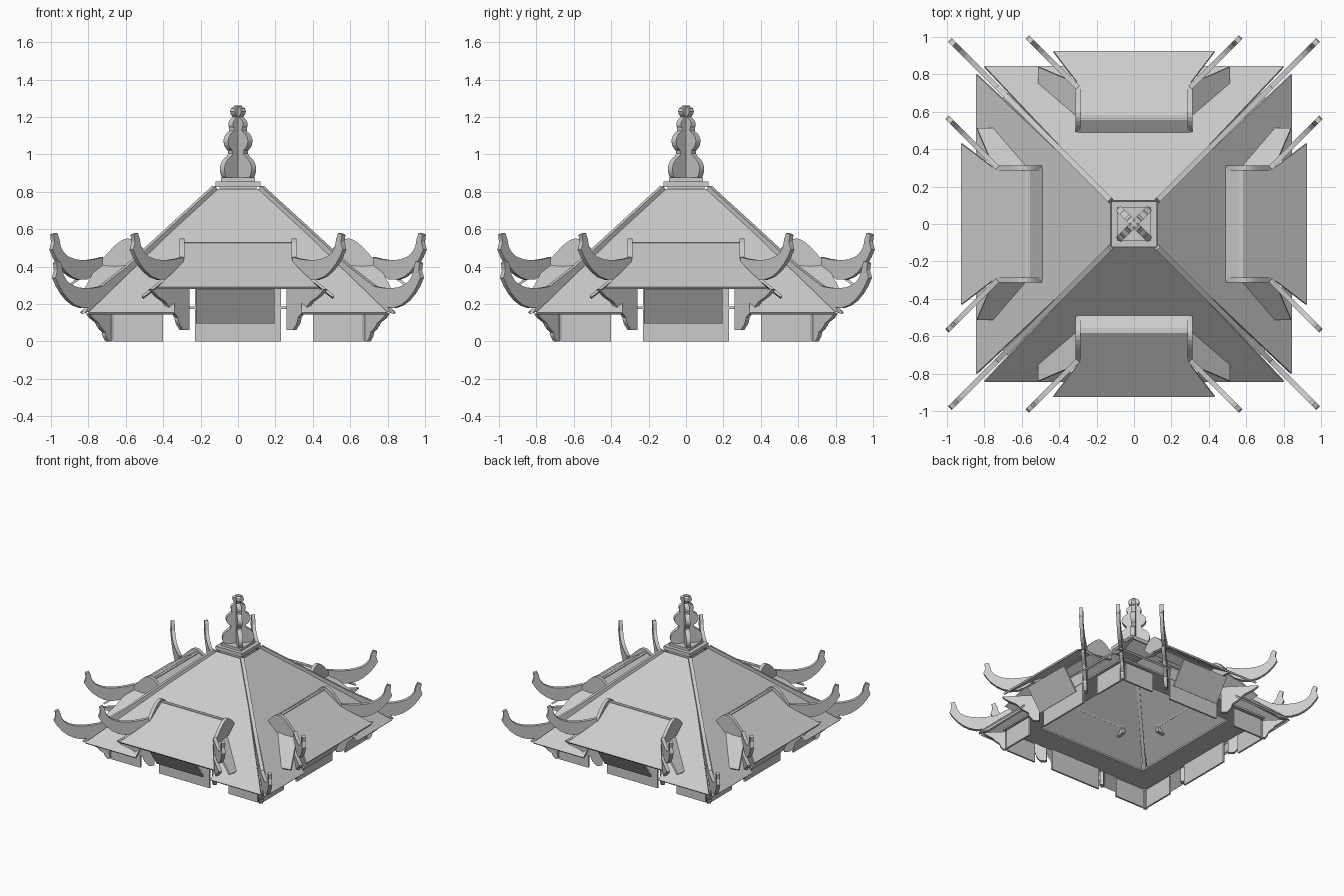
import bpy, bmesh
from mathutils import Vector, Matrix
from mathutils.geometry import interpolate_bezier
from math import pi, sin, sqrt

cube = bpy.data.objects.get("Cube")
if cube:
    bpy.data.objects.remove(cube, do_unlink=True)

grey = bpy.data.materials.new("light_grey")
grey.use_nodes = True
colour = (0.6, 0.6, 0.6, 1)
grey.diffuse_color = colour
grey.node_tree.nodes["Principled BSDF"].inputs["Base Color"].default_value = colour

# Shared dimensions
THIN, THICK = 0.014, 0.027
WALL_OUT, WALL_TOP = 0.69, 0.155
EAVE, EAVE_Z, PITCH = 0.84, 0.15, 0.917
GABLE_X, RIDGE_OUT, RIDGE_Z = 0.3, 0.57, 0.525
HIP_OUT, HIP_Z = 0.75, 0.41
DORMER_SHIFT = 0.43


def roof_z(out):
    return EAVE_Z + (EAVE - out) * PITCH


def finish(name, bm):
    bmesh.ops.recalc_face_normals(bm, faces=bm.faces)
    mesh = bpy.data.meshes.new(name)
    bm.to_mesh(mesh)
    bm.free()
    mesh.materials.append(grey)
    obj = bpy.data.objects.new(name, mesh)
    bpy.context.collection.objects.link(obj)


def board(name, outline, thick, mirror=False, turns=4):
    """Flat board of the given outline, repeated around the vertical axis.
    Points are (x, outward distance, z) on the front side."""
    bm = bmesh.new()
    for quarter in range(turns):
        turn = Matrix.Rotation(quarter * pi / 2, 3, 'Z')
        for side in ((1, -1) if mirror else (1,)):
            pts = [turn @ Vector((x * side, -out, z)) for x, out, z in outline]
            normal = Vector()
            for a, b in zip(pts, pts[1:] + pts[:1]):
                normal += a.cross(b)
            offset = normal.normalized() * thick / 2
            low = [bm.verts.new(p - offset) for p in pts]
            top = [bm.verts.new(p + offset) for p in pts]
            bm.faces.new(low[::-1])
            bm.faces.new(top)
            for i, vert in enumerate(low):
                bm.faces.new((low[i - 1], vert, top[i], top[i - 1]))
    finish(name, bm)


def block(name, half, bottom, top):
    bm = bmesh.new()
    place = Matrix.Translation((0, 0, (bottom + top) / 2))
    scale = Matrix.Diagonal((2 * half, 2 * half, top - bottom, 1))
    bmesh.ops.create_cube(bm, size=1, matrix=place @ scale)
    finish(name, bm)


def diagonal(points, shift=0):
    """Stand an (x, z) outline on a line running at 45 degrees outward."""
    return [(x, x + shift, z) for x, z in points]


def symmetric(points):
    return points + [(-x, out, z) for x, out, z in reversed(points)]


def panel(left, right, out, bottom, top):
    return [(left, out, bottom), (right, out, bottom), (right, out, top), (left, out, top)]


def bezier(*controls):
    curve = interpolate_bezier(*[Vector(c) for c in controls], 9)
    return [(p.x, p.y) for p in curve]


def horn(dx, dz):
    """Upswept horn with a small curled tip, moved by (dx, dz)."""
    upper = bezier((0.3, 0.45), (0.4, 0.42), (0.53, 0.42), (0.535, 0.55))
    lower = bezier((0.57, 0.49), (0.53, 0.38), (0.42, 0.24), (0.3, 0.4))
    tip = [(0.545, 0.58), (0.565, 0.57), (0.56, 0.53)]
    return [(x + dx, z + dz) for x, z in upper + tip + lower]


def bracket(inner, outer, bottom, top):
    """Scalloped bracket that flares outward towards its top."""
    steps = 16
    points = [(inner, top), (inner, bottom)]
    for i in range(steps + 1):
        t = i / steps
        flare = 0.15 + 0.8 * t ** 1.6 + 0.06 * abs(sin(3 * pi * t))
        points.append((inner + (outer - inner) * flare, bottom + (top - bottom) * t))
    return points


# Main pyramid roof, notched under each dormer
notch = [(0.12, 0.12), (0.8, EAVE), (0.34, EAVE), (0.34, WALL_OUT)]
board("main_roof", symmetric([(x, out, roof_z(out)) for x, out in notch]), THIN)

# Hip ridges ending in upturned horns
ridge = [(0.11, 0.79), (0.13, 0.83), (0.6, 0.4), (0.73, 0.3), (0.83, 0.15), (0.78, 0.17)]
board("hip_ridge", diagonal(ridge), THICK)
board("corner_horn", diagonal(horn(0.415, -0.15)), THICK)

# Dormer roofs: front slope, short back slope, ridge and side skirts
peak = (GABLE_X, RIDGE_OUT, RIDGE_Z)
hip = (GABLE_X, HIP_OUT, HIP_Z)
corner = (DORMER_SHIFT, 0.92, 0.285)
board("dormer_front_slope", symmetric([corner, hip, peak]), THIN)
board("dormer_back_slope", symmetric([peak, (GABLE_X, 0.48, 0.465)]), THIN)
board("dormer_ridge", panel(-GABLE_X, GABLE_X, RIDGE_OUT, 0.5, 0.53), THICK)
valley = [(x, out, roof_z(out)) for x, out in ((GABLE_X, RIDGE_OUT), (0.51, HIP_OUT))]
board("dormer_side_skirt", valley + [(0.51, EAVE, 0.24), hip], THIN, mirror=True)

# Gable boards with an arched top
gable = [(GABLE_X, 0.48, 0.42)]
for i in range(13):
    t = i / 12
    arch = 0.41 + 0.05 * (1 - t) + 0.11 * sin(pi * t ** 0.8) ** 1.3
    gable.append((GABLE_X, 0.48 + 0.28 * t, arch))
board("dormer_gable", gable + [(GABLE_X, 0.76, 0.39)], THICK, mirror=True)

# Horns and carved brackets on the dormer and lower corners
board("dormer_horn", diagonal(horn(0, 0), DORMER_SHIFT), THICK, mirror=True)
carving = bracket(0.27, 0.48, 0.06, 0.28)
board("dormer_bracket", diagonal(carving, DORMER_SHIFT), THICK, mirror=True)
board("corner_bracket", diagonal(bracket(0.68, 0.81, 0, EAVE_Z)), THICK)

# Walls, hanging boards and the ceiling ring
board("corner_wall", panel(0.4, 0.665, WALL_OUT, 0, WALL_TOP), THIN, mirror=True)
board("corner_post", panel(0.675, 0.695, WALL_OUT, 0, WALL_TOP), THIN, mirror=True)
board("centre_wall", panel(-0.23, 0.23, WALL_OUT, 0, 0.28), THIN)
left, right = -0.225, 0.195
lower, upper = (0.73, 0.1), (0.85, 0.28)
board("hanging_board", [(left, *lower), (right, *lower), (right, *upper), (left, *upper)], THIN)
board("ceiling_ring", symmetric([(0.7, 0.7, 0.18), (0.5, 0.5, 0.18)]), THIN)

# Stepped cap under the finial
block("cap_foot", 0.1, 0.79, 0.825)
block("cap_lower", 0.12, 0.825, 0.855)
block("cap_upper", 0.09, 0.855, 0.875)

# Gourd finial: two crossed boards, outlined by stacked round bulbs
bulbs = {0.92: 0.085, 1.07: 0.065, 1.16: 0.04, 1.23: 0.03}
bottom, top, steps = 0.87, 1.26, 26
gourd = []
for i in range(steps + 1):
    z = bottom + (top - bottom) * i / steps
    round_part = max(sqrt(max(r * r - (z - c) ** 2, 0)) for c, r in bulbs.items())
    neck = 0.045 - 0.04 * (i / steps) ** 2
    gourd.append((max(round_part, neck), z))
mirrored = [(-x, z) for x, z in reversed(gourd)]
board("finial", diagonal(gourd + mirrored), 0.035, turns=2)
